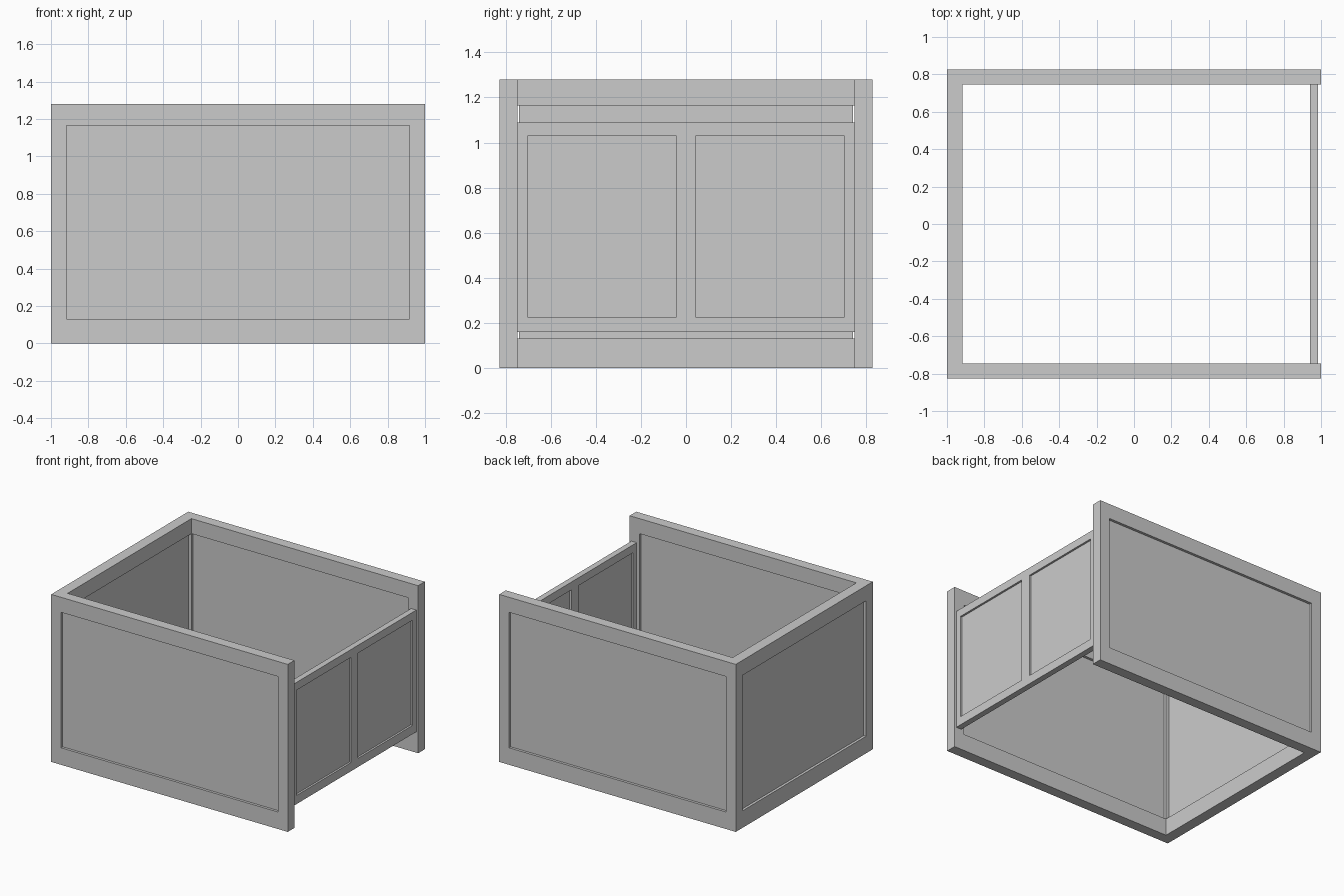
import bpy
import bmesh
from mathutils import Vector

if "Cube" in bpy.data.objects:
    bpy.data.objects.remove(bpy.data.objects["Cube"])


def sheet(name, us, zs, holes, axis, start, end):
    """Grid of cells cut at us/zs, without the holes, extruded along axis from start to end."""
    def place(u, z):
        return (u, start, z) if axis == 'Y' else (start, u, z)
    bm = bmesh.new()
    verts = [[bm.verts.new(place(u, z)) for z in zs] for u in us]
    for i in range(len(us) - 1):
        for j in range(len(zs) - 1):
            if (i, j) not in holes:
                bm.faces.new((verts[i][j], verts[i + 1][j], verts[i + 1][j + 1], verts[i][j + 1]))
    bmesh.ops.delete(bm, geom=[v for v in bm.verts if not v.link_faces], context='VERTS')
    grown = bmesh.ops.extrude_face_region(bm, geom=bm.faces[:], use_keep_orig=True)['geom']
    shift = Vector((0, end - start, 0) if axis == 'Y' else (end - start, 0, 0))
    bmesh.ops.translate(bm, vec=shift, verts=[g for g in grown if isinstance(g, bmesh.types.BMVert)])
    bmesh.ops.recalc_face_normals(bm, faces=bm.faces[:])
    mesh = bpy.data.meshes.new(name)
    bm.to_mesh(mesh)
    bm.free()
    obj = bpy.data.objects.new(name, mesh)
    bpy.context.collection.objects.link(obj)
    return obj


HEIGHT, LOW, HIGH = 1.28, 0.13, 1.165      # wall height and panel opening
OUT, IN, SIDE = 0.827, 0.747, 0.917        # wall faces and opening half width
RECESS = 0.02

# Long front and back walls: frame with a recessed panel
for name, s in (("front", -1), ("back", 1)):
    sheet(name + "_wall_frame", [-1, -SIDE, SIDE, 1], [0, LOW, HIGH, HEIGHT], {(1, 1)},
          'Y', s * IN, s * OUT)
    sheet(name + "_wall_panel", [-SIDE, SIDE], [LOW, HIGH], set(),
          'Y', s * (IN + RECESS), s * (OUT - RECESS))

# Closed end wall: rails between the long walls, panel with a narrow side gap
sheet("end_wall_bottom_rail", [-IN, IN], [0, LOW], set(), 'X', -1, -SIDE)
sheet("end_wall_top_rail", [-IN, IN], [HIGH, HEIGHT], set(), 'X', -1, -SIDE)
sheet("end_wall_panel", [-0.741, 0.741], [LOW, HIGH], set(), 'X', -1 + RECESS, -SIDE - RECESS)

# Lower gate at the open end: frame with two recessed panels
sheet("gate_frame", [-IN, -0.703, -0.042, 0.042, 0.703, IN], [0.16, 0.226, 1.03, 1.09],
      {(1, 1), (3, 1)}, 'X', 0.94, 0.985)
for name, a, b in (("front", -0.703, -0.042), ("back", 0.042, 0.703)):
    sheet("gate_panel_" + name, [a, b], [0.226, 1.03], set(), 'X', 0.955, 0.97)
